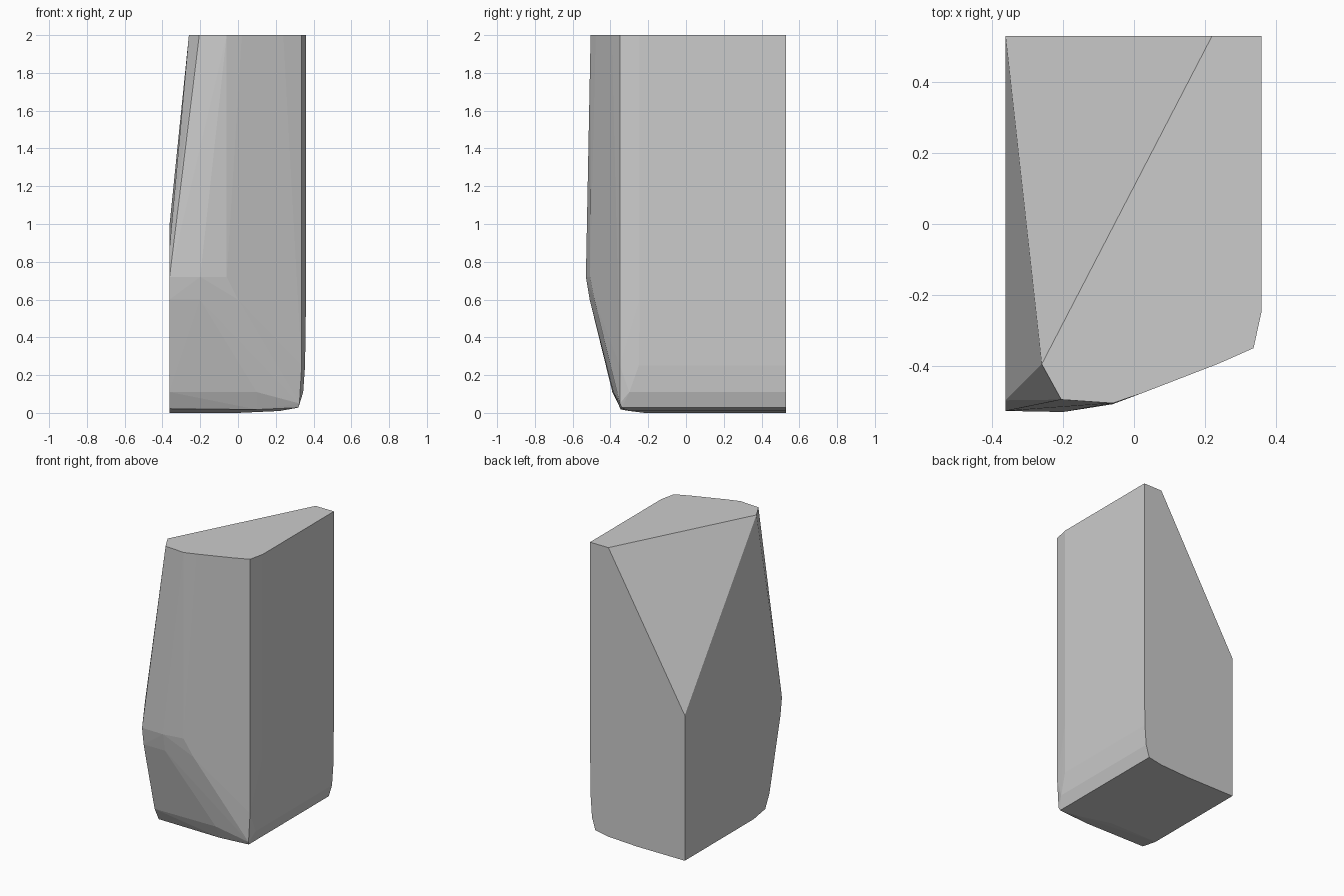
import bpy, bmesh

pts = []

# flat top outline (back left corner is cut away)
top = [(0.22, 0.53), (0.36, 0.53), (0.36, -0.245), (0.337, -0.35), (0.24, -0.393),
       (0.02, -0.478), (-0.06, -0.505), (-0.205, -0.495), (-0.26, -0.395)]
pts += [(x, y, 2.0) for x, y in top]

# rounded lower right edge, swept from front to back
for x, z, front in [(0.0, 0.0, -0.22), (0.22, 0.01, -0.30), (0.32, 0.028, -0.34),
                    (0.345, 0.11, -0.30), (0.355, 0.25, -0.25), (0.36, 0.6, -0.245)]:
    pts += [(x, front, z), (x, 0.53, z)]

# left side profile
for y, z in [(0.53, 1.0), (0.53, 0.0), (-0.22, 0.0), (-0.345, 0.022),
             (-0.39, 0.11), (-0.51, 0.6), (-0.527, 0.72), (-0.497, 0.88)]:
    pts.append((-0.362, y, z))

# front bulge and lower front corner
pts += [(-0.2, -0.53, 0.72), (-0.06, -0.508, 0.72), (0.0, -0.485, 0.6),
        (-0.2, -0.51, 0.6), (0.1, -0.385, 0.11), (0.24, -0.37, 0.11),
        (0.325, -0.35, 0.05), (0.337, -0.35, 0.25), (0.1, -0.345, 0.018)]

# faceted block as one convex solid
bm = bmesh.new()
for p in pts:
    bm.verts.new(p)
res = bmesh.ops.convex_hull(bm, input=bm.verts)
loose = [v for v in bm.verts if not v.link_faces]
bmesh.ops.delete(bm, geom=loose, context='VERTS')
bmesh.ops.dissolve_limit(bm, angle_limit=0.01, verts=bm.verts, edges=bm.edges)
bmesh.ops.recalc_face_normals(bm, faces=bm.faces)
mesh = bpy.data.meshes.new("faceted_block")
bm.to_mesh(mesh)
bm.free()
bpy.context.collection.objects.link(bpy.data.objects.new("faceted_block", mesh))
